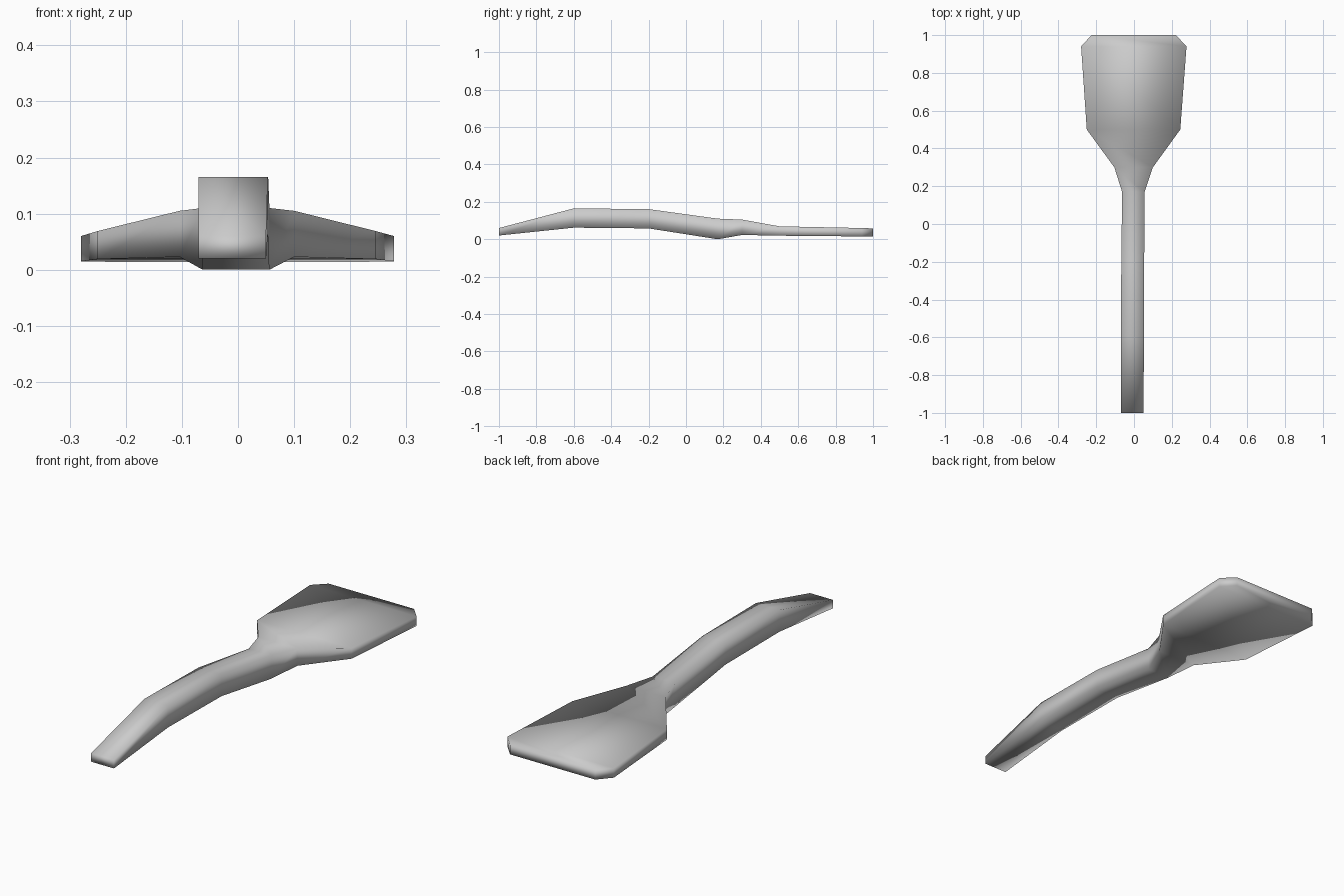
import bpy
import bmesh

# Remove the default cube
cube = bpy.data.objects.get("Cube")
if cube:
    bpy.data.objects.remove(cube, do_unlink=True)

# Single grey material
grey = bpy.data.materials.new("plain_grey")
grey.use_nodes = True
colour = (0.6, 0.6, 0.6, 1.0)
grey.diffuse_color = colour
grey.node_tree.nodes["Principled BSDF"].inputs["Base Color"].default_value = colour

# Sections along the length: y, left x, right x, bottom z, top z
sections = [
    (-1.00, -0.070, 0.050, 0.020, 0.060),   # handle end
    (-0.60, -0.070, 0.053, 0.062, 0.165),   # handle arch
    (-0.20, -0.067, 0.054, 0.058, 0.161),
    (0.17, -0.063, 0.056, 0.000, 0.110),    # neck
    (0.30, -0.104, 0.100, 0.023, 0.105),    # shoulder
    (0.50, -0.250, 0.245, 0.019, 0.069),    # blade
    (0.94, -0.280, 0.278, 0.015, 0.060),
    (1.00, -0.225, 0.222, 0.014, 0.058),    # chamfered blade tip
]

# Loft the four-sided sections into one closed body
bm = bmesh.new()
rings = []
for y, left, right, low, high in sections:
    corners = [(left, high), (right, high), (right, low), (left, low)]
    rings.append([bm.verts.new((x, y, z)) for x, z in corners])

for near, far in zip(rings, rings[1:]):
    for i in range(4):
        j = (i + 1) % 4
        bm.faces.new((near[j], far[j], far[i], near[i]))

# End caps
bm.faces.new(rings[0])
bm.faces.new(rings[-1][::-1])
bmesh.ops.recalc_face_normals(bm, faces=bm.faces)

# Soft shading over the whole body
for face in bm.faces:
    face.smooth = True

mesh = bpy.data.meshes.new("spatula_body")
bm.to_mesh(mesh)
bm.free()
mesh.materials.append(grey)
body = bpy.data.objects.new("spatula_body", mesh)
bpy.context.scene.collection.objects.link(body)
